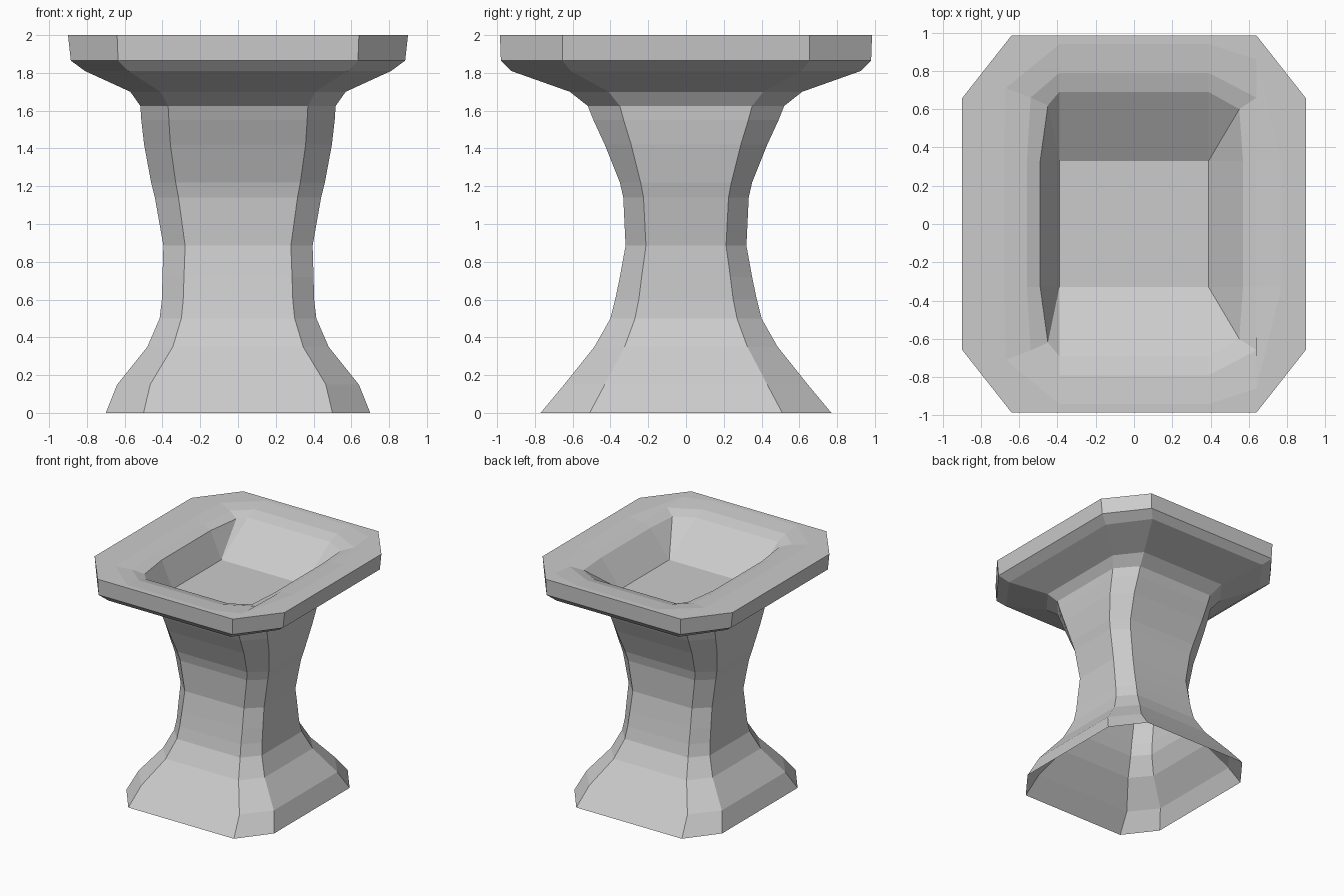
import bpy, bmesh

if "Cube" in bpy.data.objects:
    bpy.data.objects.remove(bpy.data.objects["Cube"])

# Outer shell profile: z, half width x, half depth y, front edge x, side edge y
SHELL = [
    (0.00, 0.70, 0.77, 0.50, 0.51),
    (0.15, 0.64, 0.645, 0.465, 0.43),
    (0.35, 0.48, 0.485, 0.345, 0.325),
    (0.50, 0.415, 0.40, 0.30, 0.27),
    (0.60, 0.403, 0.375, 0.29, 0.25),
    (0.72, 0.40, 0.35, 0.286, 0.235),
    (0.885, 0.395, 0.32, 0.28, 0.212),
    (1.14, 0.44, 0.332, 0.315, 0.225),
    (1.22, 0.46, 0.35, 0.33, 0.24),
    (1.42, 0.497, 0.43, 0.358, 0.29),
    (1.55, 0.512, 0.49, 0.366, 0.33),
    (1.625, 0.517, 0.52, 0.37, 0.35),
    (1.70, 0.57, 0.615, 0.41, 0.41),
    (1.81, 0.81, 0.925, 0.58, 0.61),
    (1.865, 0.885, 0.98, 0.635, 0.655),
    (2.00, 0.90, 0.985, 0.64, 0.655),
]

# Basin loops, outside in: z, end y, right corner, right side x, left corner, left side x
BASIN = [
    (2.00, 0.94, (0.64, 0.86), 0.77, (-0.67, 0.71), -0.68),
    (1.985, 0.79, (0.64, 0.66), 0.64, (-0.54, 0.66), -0.56),
    (1.955, 0.69, (0.55, 0.60), 0.57, (-0.45, 0.62), -0.49),
]
FX, FY, FZ = 0.39, 0.33, 1.73    # basin floor


def octagon(hx, hy, fx, sy):
    return [(fx, -hy), (hx, -sy), (hx, sy), (fx, hy),
            (-fx, hy), (-hx, sy), (-hx, -sy), (-fx, -hy)]


def basin_loop(ye, rc, rx, lc, lx):
    half = [(rx, FY), rc, (FX, ye), (-FX, ye), lc, (lx, FY)]
    return half + [(x, -y) for x, y in reversed(half)]


def add_loop(bm, pts, z):
    return [bm.verts.new((x, y, z)) for x, y in pts]


def bridge(bm, a, b):
    n = len(a)
    for i in range(n):
        j = (i + 1) % n
        bm.faces.new((a[i], a[j], b[j], b[i]))


def finish(bm, name):
    bmesh.ops.remove_doubles(bm, verts=bm.verts[:], dist=1e-5)
    bmesh.ops.dissolve_degenerate(bm, edges=bm.edges[:], dist=1e-5)
    mesh = bpy.data.meshes.new(name)
    bm.to_mesh(mesh)
    bm.free()
    obj = bpy.data.objects.new(name, mesh)
    bpy.context.collection.objects.link(obj)


# Pedestal: hollow eight-sided shell, open underneath
bm = bmesh.new()
loops = [add_loop(bm, octagon(*r[1:]), r[0]) for r in SHELL]
for a, b in zip(loops, loops[1:]):
    bridge(bm, a, b)
finish(bm, "pedestal")

# Basin: flat rim stepping down to a rectangular floor
bm = bmesh.new()
z, hx, hy, fx, sy = SHELL[-1]
rim_half = [(hx, FY), (hx, sy), (fx, hy), (-fx, hy), (-hx, sy), (-hx, FY)]
rim = rim_half + [(x, -y) for x, y in reversed(rim_half)]
loops = [add_loop(bm, rim, z)]
loops += [add_loop(bm, basin_loop(*r[1:]), r[0]) for r in BASIN]
floor = [(FX, FY)] * 3 + [(-FX, FY)] * 3 + [(-FX, -FY)] * 3 + [(FX, -FY)] * 3
loops.append(add_loop(bm, floor, FZ))
for a, b in zip(loops, loops[1:]):
    bridge(bm, a, b)
bm.faces.new([loops[-1][i] for i in (0, 3, 6, 9)])
finish(bm, "basin")
